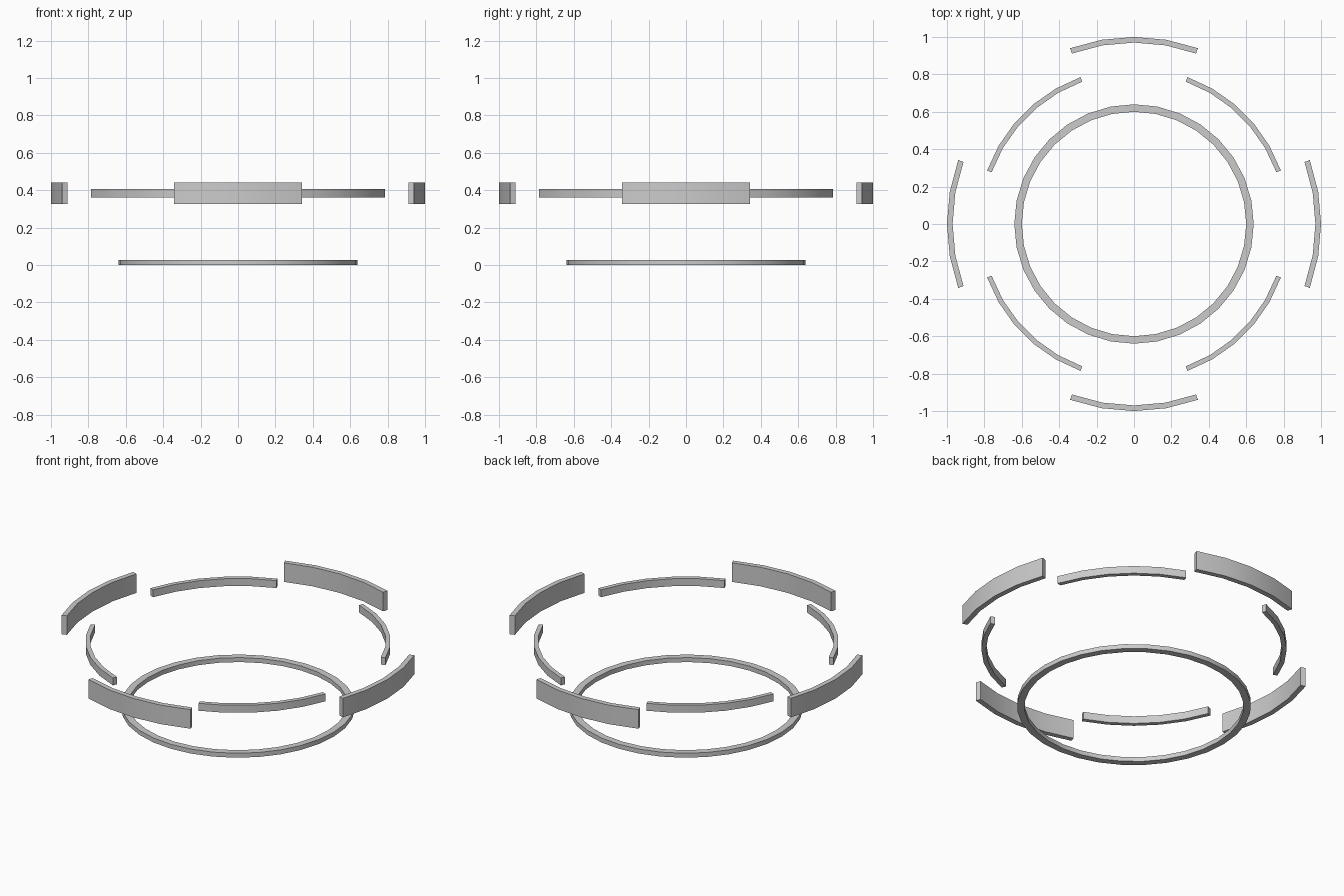
import bpy, bmesh
from math import cos, sin, radians

if "Cube" in bpy.data.objects:
    bpy.data.objects.remove(bpy.data.objects["Cube"])


def arc_band(name, r_in, r_out, z0, z1, start, end, steps):
    """Rectangular section swept around z; a full turn closes on itself."""
    closed = end - start >= 360
    bm = bmesh.new()
    rings = []
    for i in range(steps if closed else steps + 1):
        a = radians(start + (end - start) * i / steps)
        rings.append([bm.verts.new((r * cos(a), r * sin(a), z))
                      for r, z in ((r_in, z0), (r_out, z0), (r_out, z1), (r_in, z1))])
    for i in range(steps):
        a, b = rings[i], rings[(i + 1) % len(rings)]
        for j in range(4):
            k = (j + 1) % 4
            bm.faces.new((a[j], a[k], b[k], b[j]))
    if not closed:
        bm.faces.new(rings[0])
        bm.faces.new(rings[-1])
    bmesh.ops.recalc_face_normals(bm, faces=bm.faces)
    mesh = bpy.data.meshes.new(name)
    bm.to_mesh(mesh)
    bm.free()
    obj = bpy.data.objects.new(name, mesh)
    bpy.context.collection.objects.link(obj)
    bpy.ops.object.select_all(action='DESELECT')
    obj.select_set(True)
    bpy.context.view_layer.objects.active = obj
    bpy.ops.object.shade_smooth_by_angle(angle=radians(30))
    return obj


# Thin full ring at the base
arc_band("base_ring", 0.60, 0.64, 0.0, 0.027, 0, 360, 32)

# Tall outer segments on the axes, slimmer inner segments on the diagonals
for i, side in enumerate(("right", "back", "left", "front")):
    arc_band(f"outer_segment_{side}", 0.97, 1.0, 0.327, 0.442, 90 * i - 20, 90 * i + 20, 4)
for i, corner in enumerate(("back_right", "back_left", "front_left", "front_right")):
    arc_band(f"inner_segment_{corner}", 0.81, 0.836, 0.362, 0.407, 90 * i + 20, 90 * i + 70, 5)
